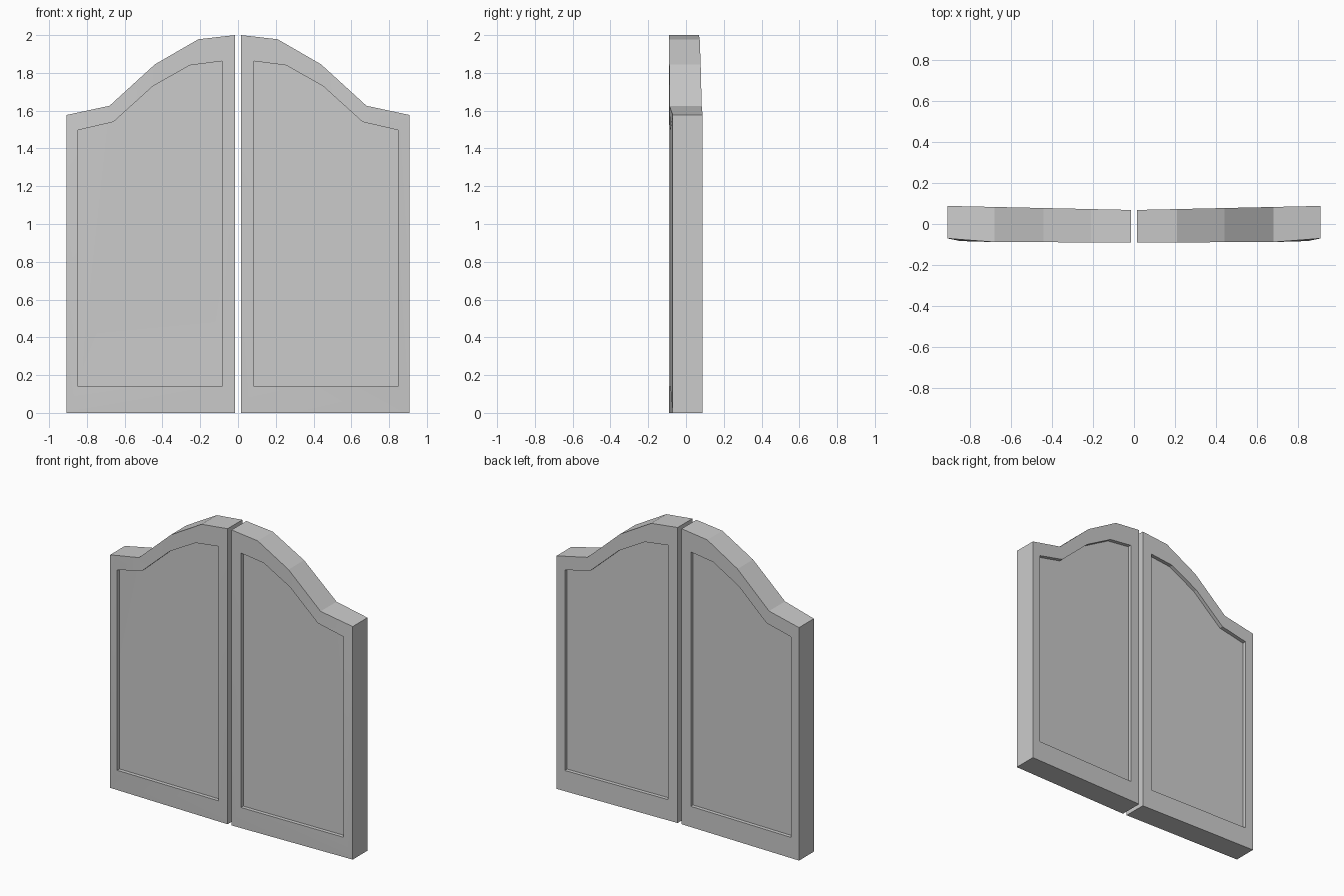
import bpy, bmesh, math

if "Cube" in bpy.data.objects:
    bpy.data.objects.remove(bpy.data.objects["Cube"])

# Half-door outlines (x, z): outer edge and recessed panel edge
OUTER = [(0.015, 0), (0.908, 0), (0.908, 1.577), (0.68, 1.626),
         (0.44, 1.845), (0.21, 1.978), (0.015, 2.0)]
PANEL = [(0.085, 0.14), (0.847, 0.14), (0.847, 1.497), (0.66, 1.54),
         (0.45, 1.73), (0.255, 1.84), (0.085, 1.862)]
RECESS = 0.025


def front_y(x):
    # front bends back slightly towards the hinge edge
    if x < 0.68:
        return -0.09 + 0.003 * x
    if x < 0.85:
        return -0.088 + 0.03 * (x - 0.68)
    return -0.083 + 0.21 * (x - 0.847)


def back_y(x):
    return 0.068 + 0.022 * x


def make_door(name, side):
    bm = bmesh.new()

    def ring(pts, depth, offset=0.0):
        return [bm.verts.new((side * x, depth(x) + offset, z)) for x, z in pts]

    # Rings run from the front panel, over the frame, to the back panel
    rings = [ring(PANEL, front_y, RECESS), ring(PANEL, front_y),
             ring(OUTER, front_y), ring(OUTER, back_y),
             ring(PANEL, back_y), ring(PANEL, back_y, -RECESS)]
    n = len(OUTER)
    for a, b in zip(rings, rings[1:]):
        for i in range(n):
            j = (i + 1) % n
            bm.faces.new((a[i], a[j], b[j], b[i]))
    bm.faces.new(rings[0])
    bm.faces.new(rings[-1])
    bmesh.ops.triangulate(bm, faces=[f for f in bm.faces if len(f.verts) > 4])
    bmesh.ops.recalc_face_normals(bm, faces=bm.faces)
    mesh = bpy.data.meshes.new(name)
    bm.to_mesh(mesh)
    bm.free()
    ob = bpy.data.objects.new(name, mesh)
    bpy.context.collection.objects.link(ob)
    bpy.ops.object.select_all(action='DESELECT')
    ob.select_set(True)
    bpy.context.view_layer.objects.active = ob
    bpy.ops.object.shade_smooth_by_angle(angle=math.radians(12))


make_door("right_door", 1)
make_door("left_door", -1)
